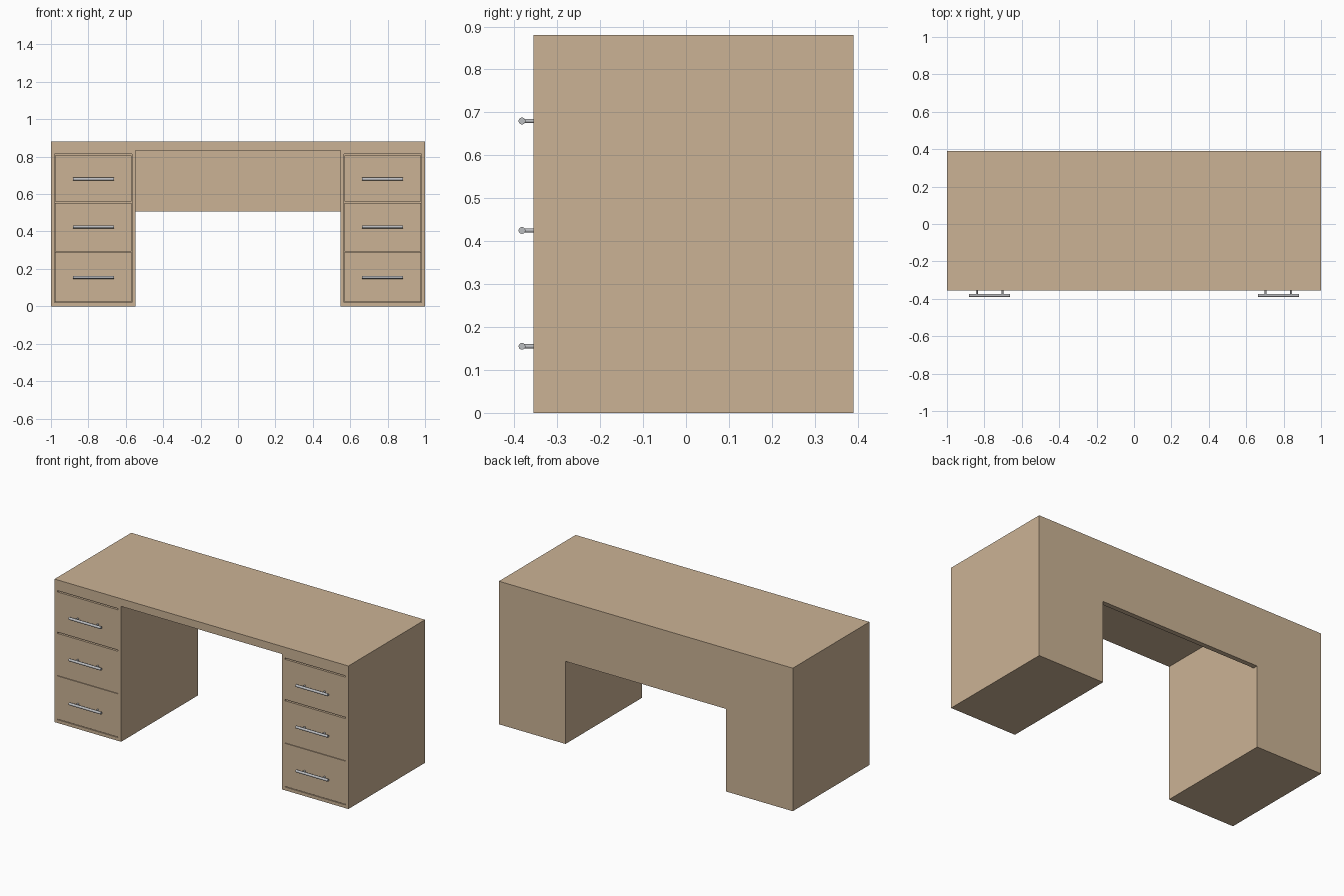
import bpy, math
from mathutils import Matrix

if "Cube" in bpy.data.objects:
    bpy.data.objects.remove(bpy.data.objects["Cube"])


def material(name, rgb):
    m = bpy.data.materials.new(name)
    m.diffuse_color = (*rgb, 1)
    m.use_nodes = True
    m.node_tree.nodes["Principled BSDF"].inputs["Base Color"].default_value = m.diffuse_color
    return m


WOOD = material("light_wood", (0.60, 0.45, 0.30))
STEEL = material("brushed_steel", (0.50, 0.51, 0.53))
FRONT, BACK = -0.355, 0.39


def box(name, x, y, z, mat=WOOD):
    bpy.ops.mesh.primitive_cube_add(size=1)
    o = bpy.context.object
    o.name = name
    lo, hi = zip(x, y, z)
    for v in o.data.vertices:
        v.co = [l if c < 0 else h for c, l, h in zip(v.co, lo, hi)]
    o.data.materials.append(mat)
    return o


def cut(target, x, y, z):
    c = box("cutter", x, y, z)
    c.hide_render = True
    m = target.modifiers.new("cut", "BOOLEAN")
    m.operation, m.solver, m.object = "DIFFERENCE", "EXACT", c
    bpy.context.view_layer.objects.active = target
    bpy.ops.object.modifier_apply(modifier=m.name)
    bpy.data.objects.remove(c)


def rod(name, center, radius, length, axis):
    bpy.ops.mesh.primitive_cylinder_add(vertices=16, radius=radius, depth=length)
    o = bpy.context.object
    o.name = name
    o.data.transform(Matrix.Rotation(math.pi / 2, 4, axis))
    o.location = center
    o.data.materials.append(STEEL)
    bpy.ops.object.shade_smooth_by_angle(angle=math.radians(40))


# Desk body: solid block with knee space, leaving a modesty panel at the back
body = box("desk_body", (-1, 1), (FRONT, BACK), (0, 0.88))
cut(body, (-0.547, 0.547), (-1, 0.36), (-1, 0.833))
cut(body, (-0.547, 0.547), (0, 1), (-1, 0.508))

# Drawer bays, drawers and bar handles on both pedestals
ROWS = [("top", 0.559, 0.806, 0.68), ("middle", 0.292, 0.551, 0.425),
        ("bottom", 0.024, 0.289, 0.155)]
for side, s in (("left", -1), ("right", 1)):
    cut(body, sorted((s * 0.567, s * 0.981)), (-1, 0.34), (0.02, 0.814))
    for row, z0, z1, zh in ROWS:
        tag = f"{side}_{row}"
        box(f"{tag}_drawer", sorted((s * 0.569, s * 0.979)), (FRONT, 0.3), (z0, z1))
        cx = s * 0.772
        rod(f"{tag}_handle_bar", (cx, -0.382, zh), 0.008, 0.218, "Y")
        for px in (-0.068, 0.068):
            rod(f"{tag}_handle_post", (cx + px, -0.367, zh), 0.005, 0.03, "X")
